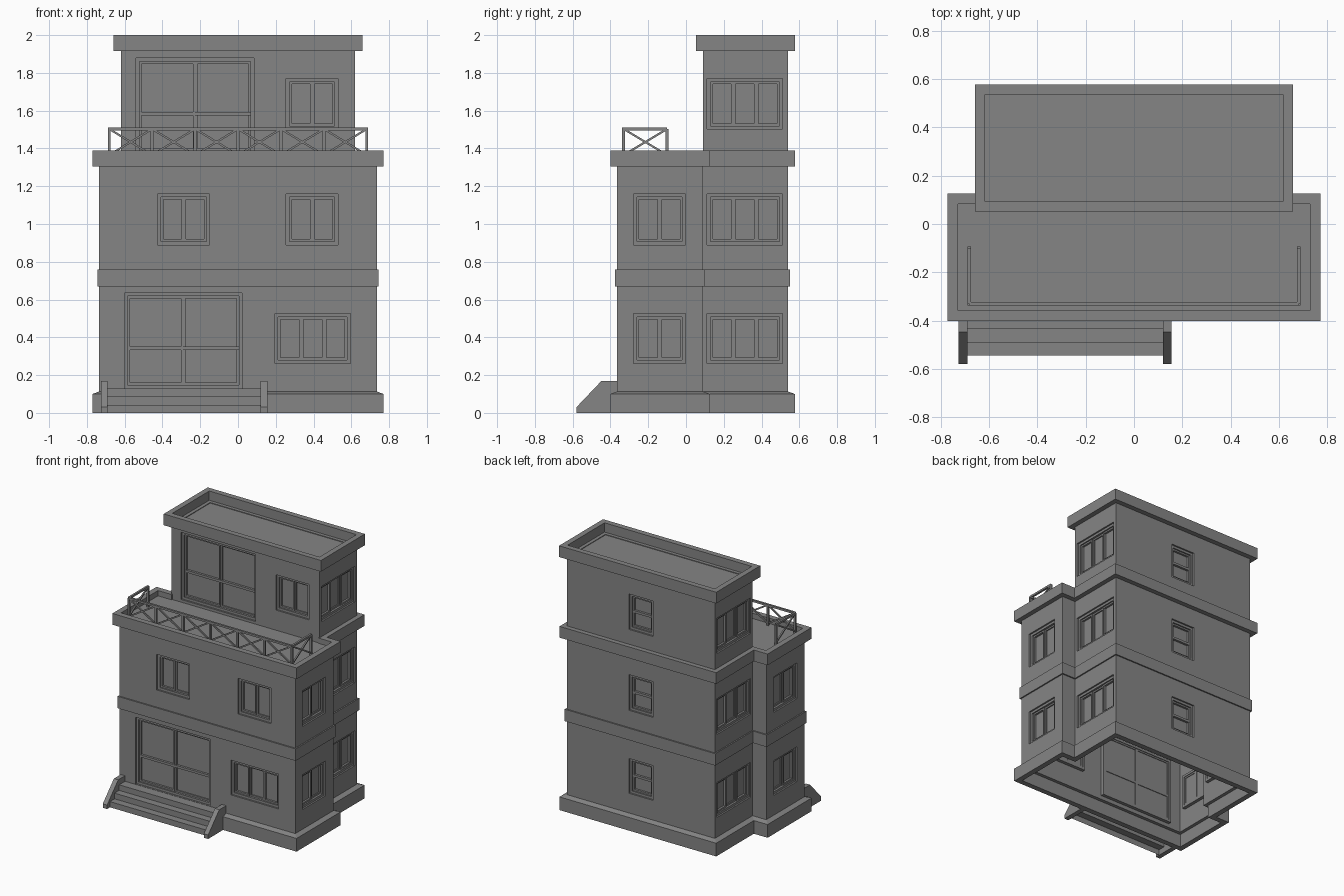
import bpy, bmesh
from mathutils import Vector

cube = bpy.data.objects.get("Cube")
if cube:
    bpy.data.objects.remove(cube)

grey = bpy.data.materials.new("plain_grey")
grey.use_nodes = True
COLOUR = (0.235, 0.235, 0.235, 1)
grey.diffuse_color = COLOUR
grey.node_tree.nodes["Principled BSDF"].inputs["Base Color"].default_value = COLOUR


def finish(name, bm):
    bmesh.ops.recalc_face_normals(bm, faces=bm.faces)
    mesh = bpy.data.meshes.new(name)
    bm.to_mesh(mesh)
    bm.free()
    mesh.materials.append(grey)
    ob = bpy.data.objects.new(name, mesh)
    bpy.context.collection.objects.link(ob)
    return ob


def box(bm, a, b):
    """Axis-aligned box between two opposite corners."""
    verts = bmesh.ops.create_cube(bm, size=1)["verts"]
    for v in verts:
        v.co = [(p + q) / 2 + c * abs(q - p) for p, q, c in zip(a, b, v.co)]


def bar(bm, a, b, t):
    """Square bar of thickness t between two points."""
    a, b = Vector(a), Vector(b)
    rot = (b - a).to_track_quat("Z", "Y")
    for v in bmesh.ops.create_cube(bm, size=1)["verts"]:
        v.co = (a + b) / 2 + rot @ Vector((v.co.x * t, v.co.y * t, v.co.z * (b - a).length))


# Footprints, grown outward by o
FRONT, STEP, BACK, WIDE, NARROW = -0.365, 0.09, 0.54, 0.735, 0.62


def house_plan(o):
    half = [(WIDE + o, FRONT - o), (WIDE + o, STEP + o), (NARROW + o, STEP + o), (NARROW + o, BACK + o)]
    return half + [(-x, y) for x, y in reversed(half)]


def tower_plan(o):
    x, y0, y1 = NARROW + o, STEP - o, BACK + o
    return [(x, y0), (x, y1), (-x, y1), (-x, y0)]


def ring(name, plan, outer, inner, z0, z1, z1_inner=None):
    """Hollow band that follows a footprint."""
    bm = bmesh.new()
    z2 = z1 if z1_inner is None else z1_inner
    loops = [[bm.verts.new((x, y, z)) for x, y in plan(o)]
             for o, z in ((outer, z0), (outer, z1), (inner, z2), (inner, z0))]
    n = len(loops[0])
    for k in range(4):
        p, q = loops[k], loops[(k + 1) % 4]
        for i in range(n):
            j = (i + 1) % n
            bm.faces.new((p[i], p[j], q[j], q[i]))
    return finish(name, bm)


def slab(name, plan, o, z0, z1):
    bm = bmesh.new()
    face = bm.faces.new([bm.verts.new((x, y, z0)) for x, y in plan(o)])
    top = bmesh.ops.extrude_face_region(bm, geom=[face])["geom"]
    bmesh.ops.translate(bm, vec=(0, 0, z1 - z0), verts=[v for v in top if isinstance(v, bmesh.types.BMVert)])
    return finish(name, bm)


# Plinth, walls, bands and roofs
THICK = 0.03
ring("plinth", house_plan, 0.036, -0.005, 0, 0.1, 0.115)
house_walls = ring("house_walls", house_plan, 0, -THICK, 0.1, 1.33)
tower_walls = ring("tower_walls", tower_plan, 0, -THICK, 1.34, 1.93)
ring("middle_band", house_plan, 0.01, -0.01, 0.67, 0.76)
ring("terrace_parapet", house_plan, 0.036, -0.007, 1.305, 1.39)
ring("roof_parapet", tower_plan, 0.038, -0.004, 1.915, 2.0)
slab("middle_floor", house_plan, -0.01, 0.7, 0.73)
slab("terrace_floor", house_plan, 0, 1.32, 1.35)
slab("roof_floor", tower_plan, 0, 1.9, 1.925)

# Wall directions: map (along, depth into wall, height) to a position
def front(y):
    return lambda u, d, z: (u, y + d, z)


def rear(u, d, z):
    return (u, BACK - d, z)


def side(x, s):
    return lambda u, d, z: (s * (x - d), u, z)


LOW, MID, TOP = (0.262, 0.525), (0.89, 1.16), (1.502, 1.77)
DOOR_LOW, DOOR_TOP = (0.13, 0.636), (1.37, 1.878)

# Each opening: name, wall, direction, along range, height range, columns, rows
openings = [
    ("front_door", house_walls, front(FRONT), (-0.602, 0.022), DOOR_LOW, 2, 0.42),
    ("terrace_door", tower_walls, front(STEP), (-0.54, 0.085), DOOR_TOP, 2, 0.42),
    ("front_window_low", house_walls, front(FRONT), (0.195, 0.595), LOW, 3, 0),
    ("front_window_mid_right", house_walls, front(FRONT), (-0.425, -0.15), MID, 2, 0),
    ("front_window_mid_left", house_walls, front(FRONT), (0.255, 0.53), MID, 2, 0),
    ("front_window_top", tower_walls, front(STEP), (0.255, 0.53), TOP, 2, 0),
]
for floor, wall, heights in (("low", house_walls, LOW), ("mid", house_walls, MID), ("top", tower_walls, TOP)):
    openings.append(("rear_window_" + floor, wall, rear, (-0.1, 0.1), heights, 1, 0.5))
    for label, s in (("left", 1), ("right", -1)):
        openings.append((f"{label}_wide_window_{floor}", wall, side(NARROW, s), (0.112, 0.512), heights, 3, 0))
        if floor != "top":
            openings.append((f"{label}_window_{floor}", wall, side(WIDE, s), (-0.278, -0.002), heights, 2, 0))


def frame(bm, at, u0, u1, z0, z1, w, d0, d1):
    """Four boxes around a rectangle."""
    for a, b, c, d in ((u0, u0 + w, z0, z1), (u1 - w, u1, z0, z1),
                       (u0 + w, u1 - w, z0, z0 + w), (u0 + w, u1 - w, z1 - w, z1)):
        box(bm, at(a, d0, c), at(b, d1, d))


# Windows and doors: frame, sashes, panes and cross rail
cutters = {house_walls: bmesh.new(), tower_walls: bmesh.new()}
for name, wall, at, (u0, u1), (z0, z1), cols, split in openings:
    box(cutters[wall], at(u0, -0.02, z0), at(u1, 0.06, z1))
    bm = bmesh.new()
    frame(bm, at, u0, u1, z0, z1, 0.018, 0.012, 0.055)
    a, b, c, d = u0 + 0.018, u1 - 0.018, z0 + 0.018, z1 - 0.018
    step = (b - a) / cols
    for i in range(cols):
        depth = 0.022 + 0.006 * (i % 2)
        frame(bm, at, a + i * step, a + (i + 1) * step, c, d, 0.012, depth, 0.05)
    box(bm, at(a, 0.037, c), at(b, 0.045, d))
    if split:
        h = z0 + split * (z1 - z0)
        box(bm, at(a, 0.02, h - 0.009), at(b, 0.05, h + 0.009))
    finish(name, bm)

for wall, bm in cutters.items():
    cutter = finish("opening_cutter", bm)
    cutter.hide_render = True
    mod = wall.modifiers.new("openings", "BOOLEAN")
    mod.operation, mod.solver, mod.object = "DIFFERENCE", "EXACT", cutter
    bpy.context.view_layer.update()
    cut = bpy.data.meshes.new_from_object(wall.evaluated_get(bpy.context.evaluated_depsgraph_get()))
    wall.modifiers.clear()
    wall.data = cut
    bpy.data.objects.remove(cutter)

# Entrance steps, open underneath
bm = bmesh.new()
profile = [(-0.545, 0), (-0.545, 0.043), (-0.49, 0.043), (-0.49, 0.086), (-0.435, 0.086), (-0.435, 0.128), (FRONT, 0.128)]
rows = [[bm.verts.new((x, y, z)) for y, z in profile] for x in (-0.69, 0.12)]
for i in range(len(profile) - 1):
    bm.faces.new((rows[0][i], rows[1][i], rows[1][i + 1], rows[0][i + 1]))
finish("entrance_steps", bm)

# Sloped cheeks on both ends of the steps
for name, x in (("right_step_cheek", -0.726), ("left_step_cheek", 0.12)):
    bm = bmesh.new()
    outline = [(-0.58, 0), (-0.58, 0.03), (-0.447, 0.17), (FRONT, 0.17), (FRONT, 0)]
    face = bm.faces.new([bm.verts.new((x, y, z)) for y, z in outline])
    new = bmesh.ops.extrude_face_region(bm, geom=[face])["geom"]
    bmesh.ops.translate(bm, vec=(0.036, 0, 0), verts=[v for v in new if isinstance(v, bmesh.types.BMVert)])
    finish(name, bm)

# Terrace railing with crossed braces
bm = bmesh.new()
X, Y0, Y1, Z0, Z1, T = 0.682, -0.33, -0.1, 1.345, 1.503, 0.015
corners = [(-X, Y1)] + [(-X + 2 * X * i / 6, Y0) for i in range(7)] + [(X, Y1)]
for x, y in corners:
    bar(bm, (x, y, Z0), (x, y, Z1), T)
for (xa, ya), (xb, yb) in zip(corners, corners[1:]):
    bar(bm, (xa, ya, Z1), (xb, yb, Z1), T)
    bar(bm, (xa, ya, Z0 + 0.02), (xb, yb, Z1), T * 0.7)
    bar(bm, (xa, ya, Z1), (xb, yb, Z0 + 0.02), T * 0.7)
finish("terrace_railing", bm)
